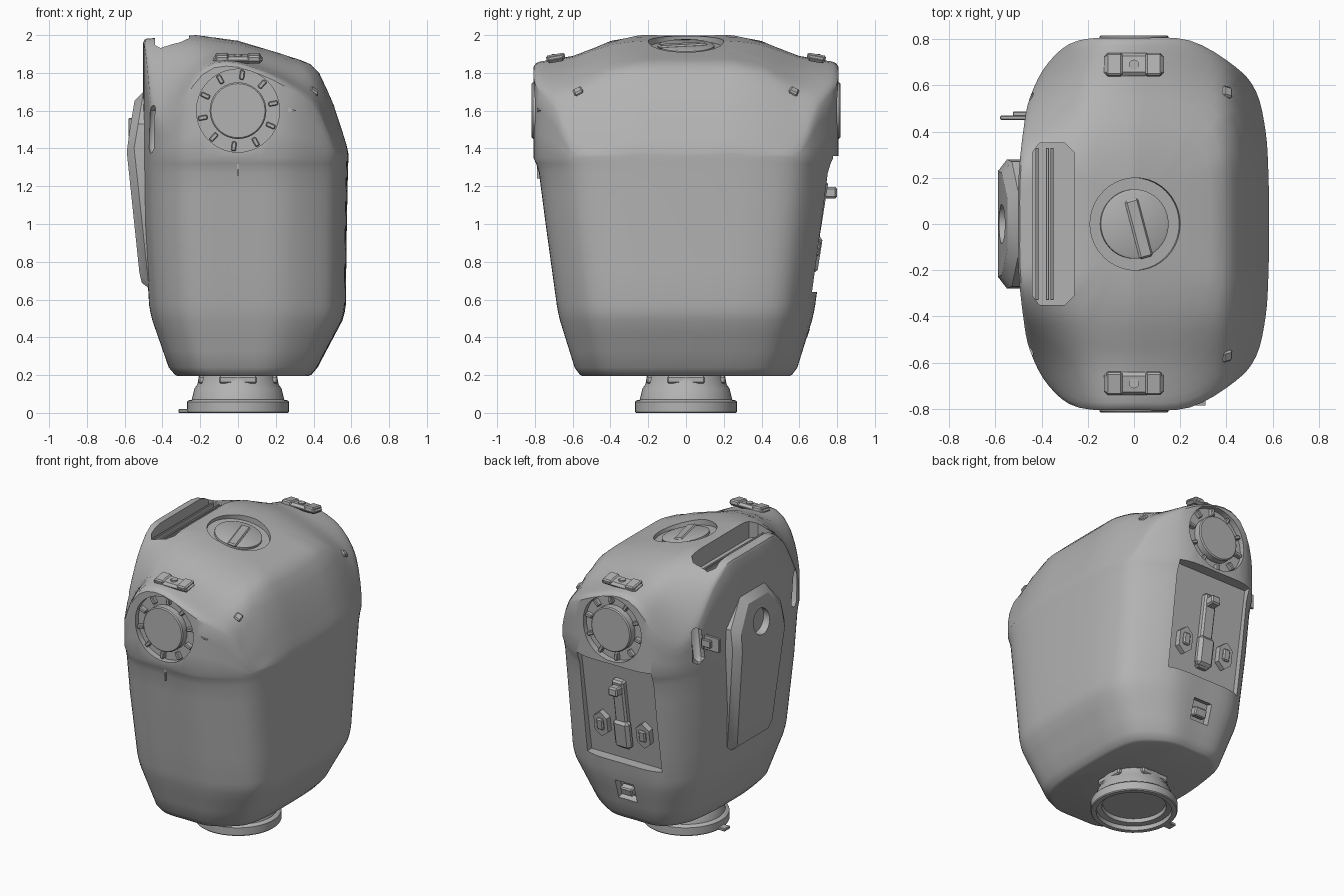
import bpy, bmesh, math
from mathutils import Vector, Matrix

if bpy.data.objects.get("Cube"):
    bpy.data.objects.remove(bpy.data.objects["Cube"])

grey = bpy.data.materials.new("neutral_grey")
grey.use_nodes = True
grey.diffuse_color = (0.45, 0.45, 0.45, 1)
grey.node_tree.nodes["Principled BSDF"].inputs["Base Color"].default_value = (0.45, 0.45, 0.45, 1)


# ---------- helpers ----------
def finish(name, bm, smooth=True):
    bmesh.ops.recalc_face_normals(bm, faces=bm.faces)
    mesh = bpy.data.meshes.new(name)
    bm.to_mesh(mesh)
    bm.free()
    mesh.materials.append(grey)
    ob = bpy.data.objects.new(name, mesh)
    bpy.context.collection.objects.link(ob)
    if smooth:
        shade(ob)
    return ob


def shade(ob, angle=32):
    bpy.ops.object.select_all(action='DESELECT')
    ob.select_set(True)
    bpy.context.view_layer.objects.active = ob
    bpy.ops.object.shade_smooth_by_angle(angle=math.radians(angle))


def loft(name, rings, row_cap=False):
    """Skin closed rings of points; row_cap closes the last one row by row."""
    bm = bmesh.new()
    vs = [[bm.verts.new(p) for p in r] for r in rings]
    n = len(vs[0])
    for a, b in zip(vs, vs[1:]):
        for i in range(n):
            j = (i + 1) % n
            bm.faces.new((a[i], a[j], b[j], b[i]))
    bm.faces.new(vs[0])
    if row_cap:
        e = vs[-1]
        for i in range(n // 2 - 1):
            bm.faces.new((e[i], e[i + 1], e[n - 2 - i], e[n - 1 - i]))
    else:
        bm.faces.new(vs[-1])
    return finish(name, bm)


def prism(name, pts, axis, lo, hi):
    place = {'x': lambda a, b, h: (h, a, b), 'y': lambda a, b, h: (a, h, b),
             'z': lambda a, b, h: (a, b, h)}[axis]
    return loft(name, [[place(a, b, h) for a, b in pts] for h in (lo, hi)])


def lathe(name, profile, centre, axis='z', n=40, tilt=0):
    """Revolve (radius, height) pairs about an axis through centre, tilted about y."""
    c, turn = Vector(centre), Matrix.Rotation(math.radians(tilt), 3, 'Y')
    rings = []
    for r, h in profile:
        ring = []
        for k in range(n):
            u, w = r * math.cos(math.tau * k / n), r * math.sin(math.tau * k / n)
            ring.append(c + turn @ Vector({'z': (u, w, h), 'y': (u, h, w), 'x': (h, u, w)}[axis]))
        rings.append(ring)
    return loft(name, rings)


def box(name, centre, size, rot=(0, 0, 0), bevel=0.008):
    bm = bmesh.new()
    bmesh.ops.create_cube(bm, size=1)
    bmesh.ops.scale(bm, vec=size, verts=bm.verts)
    if bevel:
        bmesh.ops.bevel(bm, geom=bm.edges[:], offset=bevel, segments=1, affect='EDGES')
    m = Matrix.Translation(centre)
    for angle, ax in zip(rot, 'XYZ'):
        m = m @ Matrix.Rotation(math.radians(angle), 4, ax)
    bm.transform(m)
    return finish(name, bm, False)


def cut(ob, cutter):
    cutter.hide_render = True
    mod = ob.modifiers.new("cut", 'BOOLEAN')
    mod.operation, mod.solver, mod.object = 'DIFFERENCE', 'EXACT', cutter
    bpy.context.view_layer.objects.active = ob
    bpy.ops.object.modifier_apply(modifier=mod.name)
    bpy.data.objects.remove(cutter)


def lerp(table, v):
    for a, b in zip(table, table[1:]):
        if v <= b[0]:
            f = max(0, (v - a[0]) / (b[0] - a[0]))
            return [p + (q - p) * f for p, q in zip(a[1:], b[1:])]
    return list(table[-1][1:])


# ---------- body shell ----------
half = [(.585, 0), (.582, .22), (.57, .4), (.53, .57), (.44, .68), (.24, .795), (0, .805),
        (-.24, .795), (-.37, .7), (-.45, .55), (-.48, .4), (-.5, .2), (-.502, 0)]
ctrl = half + [(x, -y) for x, y in half[-2:0:-1]]
outline = []
for i in range(len(ctrl)):
    p0, p1, p2, p3 = [Vector(ctrl[(i + k) % len(ctrl)]) for k in (-1, 0, 1, 2)]
    for t in (0, .25, .5, .75):
        outline.append((2 * p1 + (p2 - p0) * t + (2 * p0 - 5 * p1 + 4 * p2 - p3) * t ** 2
                        + (3 * p1 - p0 - 3 * p2 + p3) * t ** 3) / 2)

slope_x = [(-.5, .02), (-.22, 0), (0, .03), (.2, .09), (.37, .145), (.42, .18), (.5, .35), (.585, .61)]
drop_y = [(.25, 0), (.4, .02), (.6, .09), (.8, .12)]


def top_height(x, y):
    y = abs(y)
    corner = (.21 if x < 0 else .04) * abs(x / .4) ** 3 * (max(0, y - .2) / .35) ** 2
    return max(1.385, 2.0 - lerp(slope_x, x)[0] - lerp(drop_y, y)[0] - corner)


# z: scale of +x, -x and y
wall = [(.194, .63, .63, .675), (.202, .665, .665, .695), (.24, .72, .73, .73), (.5, .955, .91, .83),
        (.56, .975, .935, .845), (1.0, .985, .99, .92), (1.28, .995, 1, .965), (1.36, 1, 1, 1)]


def wall_ring(z):
    r, l, s = lerp(wall, z)
    return [(p.x * (r if p.x > 0 else l), p.y * s, z) for p in outline]


rings = [wall_ring(z) for z in (.194, .202, .24, .33, .42, .49, .53, .57, .75, 1, 1.15, 1.27, 1.32)]
rims = [top_height(*p) - .02 for p in outline]
for f in (0, .35, .7, 1):
    rings.append([(p.x, p.y, 1.35 + (z - 1.35) * f) for p, z in zip(outline, rims)])
for t in (.985, .96, .92, .87, .81, .74, .66, .57, .47, .36, .25, .13, .03):
    rings.append([(p.x * t, p.y * t, top_height(p.x * t, p.y * t) - (.005 if t > .98 else 0))
                  for p in outline])
body = loft("body_shell", rings)

# recesses: top port, vent slot, round ports, back bay, corner slots
TOP, LEAN = (0, 0, 1.93), 12
cut(body, lathe("cutter", [(.2, 0), (.2, .2)], TOP, tilt=LEAN))
slot = [(-.44, -.31), (-.41, -.35), (-.3, -.35), (-.26, -.31), (-.26, .31), (-.3, .35), (-.41, .35), (-.44, .31)]
cut(body, prism("cutter", slot, 'z', 1.87, 2.2))
for s in (-1, 1):
    cut(body, lathe("cutter", [(.22, .765 * s), (.22, s)], (0, 0, 1.6), 'y'))
    cut(body, box("cutter", (-.445, .515 * s, 1.5), (.07, .12, .25), (0, 7, 30 * s), .025))
cut(body, prism("cutter", [(.735, 1.36), (.62, .64), (1, .64), (1, 1.36)], 'x', -.28, .28))
cut(body, box("cutter", (0, .65, .43), (.14, .1, .14), (-18, 0, 0), 0))
shade(body, 55)

# ---------- front and back round ports ----------
for s, side in ((-1, "front"), (1, "back")):
    lathe(side + "_port_disc", [(.15, .74 * s), (.15, .81 * s), (.143, .817 * s)], (0, 0, 1.6), 'y')
    for k in range(10):
        a = math.tau * k / 10 + .2
        box(side + "_port_tooth", (.19 * math.cos(a), .775 * s, 1.6 + .19 * math.sin(a)),
            (.05, .04, .025), (0, -math.degrees(a), 0), .005)
    # clip above each port
    box(side + "_clip_base", (0, .69 * s, 1.874), (.26, .1, .035), (-10 * s, 0, 0), .015)
    for x in (-.085, .085):
        box(side + "_clip_ear", (x, .69 * s, 1.882), (.07, .1, .035), (-10 * s, 0, 0))
    lathe(side + "_clip_pin", [(.022, 1.86), (.022, 1.9)], (0, .69 * s, 0), n=12)
    # small shoulder and lower corner tabs
    box("shoulder_tab", (.4, .57 * s, 1.7), (.05, .05, .03), (-25 * s, 35, 0))
    box("lower_tab", (.46, .46 * s, .45), (.03, .05, .03), (0, 25, 20 * s))
prism("front_pointer", [(.22, 1.62), (.25, 1.62), (.31, 1.6), (.22, 1.585)], 'y', -.785, -.7)
prism("front_seam", [(-.012, 1.38), (.012, 1.38), (0, 1.24)], 'y', -.79, -.74)

# ---------- top port and vent ----------
lathe("top_port_disc", [(.15, -.01), (.15, .015), (.14, .02)], TOP, tilt=LEAN)
box("top_port_bar", (.02, -.02, 1.945), (.06, .26, .02), (0, LEAN, 15))
for x in (-.42, -.375, -.355):
    box("vent_bar", (x, 0, 1.89), (.014, .66, .07), bevel=.003)

# ---------- side door ----------
rows = [(.13, 1.7), (.27, 1.53), (.28, 1.4), (.23, .7), (.2, .64)]
face_x = [(.64, -.485), (.7, -.515), (1.0, -.565), (1.4, -.59), (1.7, -.54)]


def door_ring(scale, offset, flat=None):
    pts = [(h * scale, 1.18 + (z - 1.18) * (1 - (1 - scale) * .5)) for h, z in rows]
    loop = pts + [(-h, z) for h, z in reversed(pts)]
    return [(flat if flat else lerp(face_x, z)[0] + offset, y, z) for y, z in loop]


door = loft("side_door", [door_ring(1, 0, -.42), door_ring(1, .04), door_ring(.82, 0)], True)
cut(door, lathe("cutter", [(.085, -.53), (.085, -.7)], (0, 0, 1.5), 'x', 24))
shade(door)

# ---------- latch plate at the back corner ----------
box("corner_latch_plate", (-.51, .46, 1.51), (.14, .018, .1), bevel=.004)
box("corner_latch_block", (-.49, .475, 1.51), (.07, .025, .05), bevel=.004)

# ---------- back bay fittings ----------
TILT = -9
box("bay_strap", (0, .69, .98), (.09, .05, .5), (TILT, 0, 0), .012)
box("bay_strap_lower", (0, .68, .84), (.12, .06, .2), (TILT, 0, 0), .02)
box("bay_knob", (0, .765, 1.165), (.07, .07, .06), (0, 0, 0), .01)
hexagon = [(0, .09), (.05, .05), (.05, -.05), (0, -.09), (-.05, -.05), (-.05, .05)]
for x in (-.16, .16):
    latch = prism("bay_latch", hexagon, 'y', -.02, .025)
    latch.matrix_world = Matrix.Translation((x, .67, .87)) @ Matrix.Rotation(math.radians(TILT), 4, 'X')
    box("bay_latch_button", (x, .695, .87), (.05, .03, .08), (TILT, 0, 0))
box("lower_clip", (0, .625, .43), (.09, .05, .06), (-18, 0, 0))

# ---------- neck ----------
lathe("neck", [(.195, .06), (.2, .035), (.235, .03), (.235, 0), (.265, 0), (.27, .006), (.27, .058),
               (.262, .066), (.245, .07), (.23, .13), (.215, .15), (.205, .21)], (0, 0, 0), n=48)
box("neck_tab", (-.285, 0, .01), (.06, .06, .02), bevel=.004)
for k in range(4):
    a = math.pi / 2 * k
    box("neck_clip", (.19 * math.cos(a), .19 * math.sin(a), .175), (.04, .2, .04), (0, 0, 90 * k))
